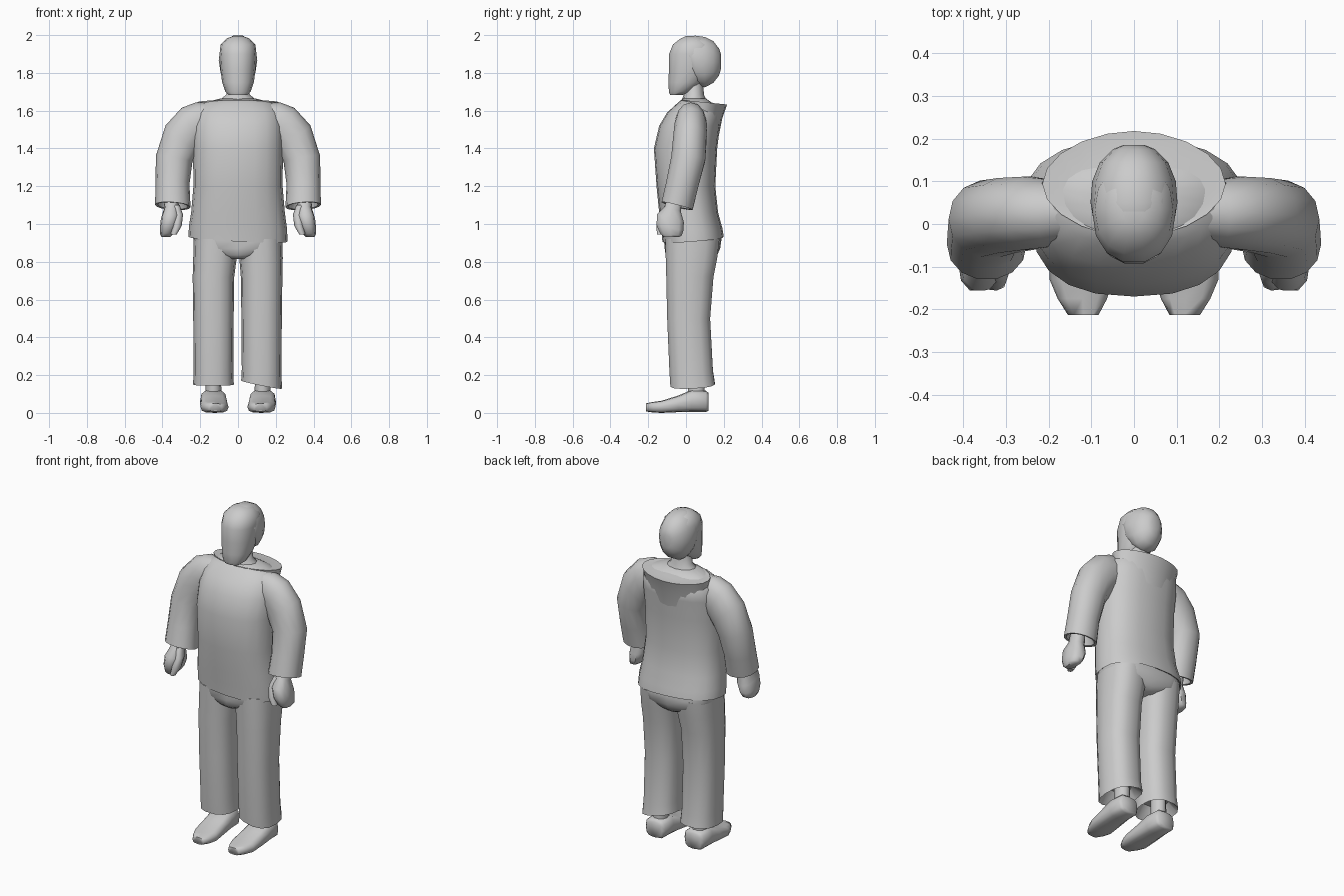
import bpy, bmesh, math
from mathutils import Vector

grey = bpy.data.materials.new("plain_grey")
grey.diffuse_color = (0.6, 0.6, 0.6, 1)


def loft(name, rings, n=16, power=2.3, angle=50):
    """Skin rings of (centre, half_axis_u, half_axis_v) with capped ends."""
    bm = bmesh.new()
    loops = []
    for c, u, v in rings:
        loop = []
        for i in range(n):
            t = 2 * math.pi * i / n
            a, b = math.cos(t), math.sin(t)
            a = math.copysign(abs(a) ** (2 / power), a)
            b = math.copysign(abs(b) ** (2 / power), b)
            loop.append(bm.verts.new(Vector(c) + Vector(u) * a + Vector(v) * b))
        loops.append(loop)
    for p, q in zip(loops, loops[1:]):
        for i in range(n):
            j = (i + 1) % n
            bm.faces.new((p[i], p[j], q[j], q[i]))
    bm.faces.new(loops[0])
    bm.faces.new(loops[-1])
    bmesh.ops.recalc_face_normals(bm, faces=bm.faces)
    me = bpy.data.meshes.new(name)
    bm.to_mesh(me)
    bm.free()
    me.materials.append(grey)
    ob = bpy.data.objects.new(name, me)
    bpy.context.collection.objects.link(ob)
    bpy.ops.object.select_all(action='DESELECT')
    ob.select_set(True)
    bpy.context.view_layer.objects.active = ob
    bpy.ops.object.shade_smooth_by_angle(angle=math.radians(angle))
    return ob


def level(z, rx, y0, y1, x=0, slope_x=0, slope_y=0):
    """Horizontal ring from front y0 to back y1, optionally sloping."""
    ry = (y1 - y0) / 2
    return ((x, (y0 + y1) / 2, z), (rx, 0, slope_x * rx), (0, ry, slope_y * ry))


def upright(y, x, rx, z0, z1):
    """Vertical ring facing along y."""
    return ((x, y, (z0 + z1) / 2), (rx, 0, 0), (0, 0, (z1 - z0) / 2))


def limb(s, x, y, z, ru, ry, deg, pitch=0.0):
    """Arm ring turned in the xz plane, mirrored by s."""
    a = math.radians(deg)
    return ((s * x, y, z), (s * ru * math.cos(a), 0, ru * math.sin(a)), (0, ry, -pitch * ry))


# jacket body, closing over the shoulders to the neck
loft("jacket", [
    level(0.97, 0.20, -0.09, 0.14),
    level(0.92, 0.262, -0.125, 0.20, slope_x=-0.05, slope_y=0.08),
    level(0.98, 0.260, -0.132, 0.192, slope_x=-0.03),
    level(1.06, 0.248, -0.142, 0.170),
    level(1.20, 0.236, -0.156, 0.155),
    level(1.40, 0.238, -0.170, 0.165),
    level(1.52, 0.238, -0.142, 0.180),
    level(1.59, 0.225, -0.100, 0.185),
    level(1.64, 0.190, -0.045, 0.140),
    level(1.665, 0.09, -0.015, 0.105),
], n=20, power=2.4)

# collar standing away from the upper back
loft("collar", [
    level(1.45, 0.18, 0.0, 0.170),
    level(1.56, 0.200, -0.02, 0.192),
    level(1.645, 0.215, -0.03, 0.218, slope_y=-0.1),
    level(1.645, 0.165, -0.025, 0.160, slope_y=-0.1),
    level(1.655, 0.08, -0.01, 0.10),
], n=20, power=1.9)

# neck
loft("neck", [
    level(1.60, 0.14, -0.04, 0.13),
    level(1.65, 0.105, -0.025, 0.11),
    level(1.685, 0.062, -0.012, 0.095),
    level(1.76, 0.055, -0.01, 0.09),
], n=12, power=2)

# face and forehead
loft("face", [
    level(1.683, 0.048, -0.085, -0.02),
    level(1.70, 0.067, -0.092, 0.03),
    level(1.75, 0.084, -0.095, 0.09),
    level(1.82, 0.093, -0.093, 0.13),
    level(1.90, 0.098, -0.092, 0.15),
    level(1.95, 0.092, -0.072, 0.14),
    level(1.982, 0.060, -0.030, 0.10),
    level(1.995, 0.025, 0.0, 0.06),
], n=14, power=2.2)

# hair cap round the back of the skull
loft("hair", [
    upright(-0.01, 0, 0.055, 1.90, 1.985),
    upright(0.015, 0, 0.096, 1.79, 1.996),
    upright(0.05, 0, 0.102, 1.735, 2.0),
    upright(0.10, 0, 0.098, 1.72, 1.993),
    upright(0.145, 0, 0.080, 1.745, 1.970),
    upright(0.175, 0, 0.050, 1.785, 1.93),
    upright(0.185, 0, 0.025, 1.82, 1.90),
], n=14, power=2.2)

# trouser seat bridging the legs
loft("trouser_seat", [
    level(0.815, 0.04, -0.085, 0.14),
    level(0.835, 0.10, -0.108, 0.165),
    level(0.87, 0.215, -0.113, 0.181),
    level(0.92, 0.237, -0.117, 0.188),
    level(1.0, 0.235, -0.115, 0.17),
], n=20, power=3.2)

for s, side in ((-1, "right"), (1, "left")):
    # trouser leg, with a slanted hem on one side
    hem = -0.2 if s > 0 else 0.0
    x = s * 0.13 if s < 0 else 0.125
    loft(side + "_trouser_leg", [
        level(0.22, 0.07, -0.04, 0.09, x=x),
        level(0.15, 0.108, -0.085, 0.155, x=x, slope_x=hem, slope_y=0.05),
        level(0.22, 0.105, -0.09, 0.145, x=x, slope_x=hem / 2),
        level(0.50, 0.107, -0.102, 0.130, x=x),
        level(0.72, 0.110, -0.107, 0.148, x=x),
        level(0.82, 0.115, -0.110, 0.168, x=s * 0.122),
        level(0.92, 0.118, -0.112, 0.180, x=s * 0.117),
    ], n=14, power=2.5)

    # ankle
    loft(side + "_ankle", [
        level(0.08, 0.042, 0.01, 0.10, x=s * 0.13),
        level(0.26, 0.040, 0.0, 0.10, x=s * 0.13),
    ], n=10, power=2)

    # shoe, tapering forward to a low toe
    loft(side + "_shoe", [
        upright(0.12, s * 0.13, 0.052, 0.012, 0.105),
        upright(0.105, s * 0.13, 0.066, 0.005, 0.118),
        upright(0.03, s * 0.13, 0.070, 0.005, 0.122),
        upright(-0.04, s * 0.128, 0.073, 0.004, 0.092),
        upright(-0.13, s * 0.124, 0.074, 0.0, 0.064),
        upright(-0.175, s * 0.121, 0.058, 0.002, 0.058),
        upright(-0.213, s * 0.119, 0.036, 0.008, 0.05),
    ], n=12, power=3, angle=70)

    # puffed sleeve with a hollow cuff
    loft(side + "_sleeve", [
        limb(s, 0.12, 0.03, 1.55, 0.09, 0.07, 90),
        limb(s, 0.205, 0.025, 1.53, 0.115, 0.082, 80),
        limb(s, 0.250, 0.025, 1.505, 0.120, 0.088, 66),
        limb(s, 0.298, 0.02, 1.445, 0.115, 0.090, 42),
        limb(s, 0.338, 0.012, 1.345, 0.098, 0.092, 10, 0.1),
        limb(s, 0.347, -0.020, 1.21, 0.090, 0.086, 0, 0.2),
        limb(s, 0.345, -0.047, 1.095, 0.094, 0.084, 4, 0.25),
        limb(s, 0.345, -0.047, 1.097, 0.080, 0.070, 4, 0.25),
        limb(s, 0.350, -0.040, 1.16, 0.060, 0.056, 4, 0.25),
    ], n=14, power=2.1)

    # wrist and closed hand
    loft(side + "_hand", [
        limb(s, 0.352, -0.050, 1.18, 0.034, 0.036, 0, 0.3),
        limb(s, 0.352, -0.070, 1.08, 0.040, 0.044, 0, 0.3),
        limb(s, 0.358, -0.082, 1.03, 0.050, 0.074, 0, 0.3),
        limb(s, 0.368, -0.085, 0.98, 0.045, 0.074, 0, 0.2),
        limb(s, 0.378, -0.080, 0.945, 0.034, 0.060, 0, 0.1),
        limb(s, 0.382, -0.078, 0.930, 0.022, 0.040, 0),
    ], n=10, power=2.4)

    # thumb folded against the hand
    loft(side + "_thumb", [
        limb(s, 0.328, -0.085, 1.10, 0.020, 0.026, 0),
        limb(s, 0.316, -0.108, 1.05, 0.025, 0.030, 0),
        limb(s, 0.322, -0.128, 0.99, 0.024, 0.028, 0),
        limb(s, 0.340, -0.136, 0.945, 0.016, 0.018, 0),
    ], n=8, power=2.2)
